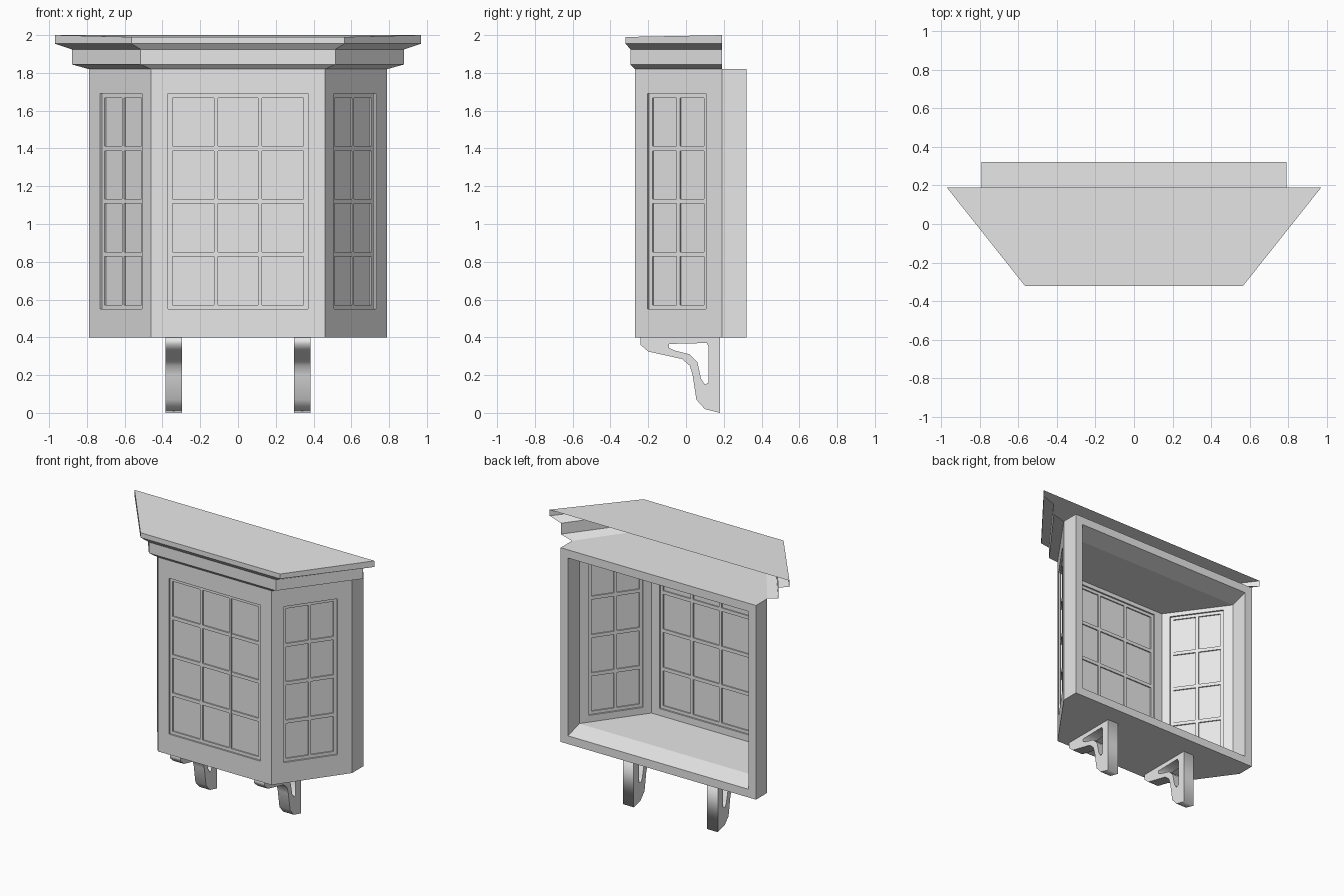
import bpy, bmesh
from math import radians
from mathutils import Matrix, Vector

if "Cube" in bpy.data.objects:
    bpy.data.objects.remove(bpy.data.objects["Cube"])

grey = bpy.data.materials.new("plain_grey")
grey.use_nodes = True
grey.diffuse_color = (0.8, 0.8, 0.8, 1)
grey.node_tree.nodes["Principled BSDF"].inputs["Base Color"].default_value = (0.8, 0.8, 0.8, 1)

BOTTOM, TOP, FLOOR, CEILING = 0.40, 1.82, 0.50, 1.72
FRONT, BACK, WALL_BACK = -0.27, 0.19, 0.32
THICK = 0.05


def finish(name, bm):
    bmesh.ops.recalc_face_normals(bm, faces=bm.faces)
    mesh = bpy.data.meshes.new(name)
    bm.to_mesh(mesh)
    bm.free()
    mesh.materials.append(grey)
    obj = bpy.data.objects.new(name, mesh)
    bpy.context.collection.objects.link(obj)
    return obj


def loft(bm, rings, closed=True, loop=False):
    """Join successive rings of points with quads."""
    rows = [[bm.verts.new(p) for p in ring] for ring in rings]
    pairs = list(zip(rows, rows[1:])) + ([(rows[-1], rows[0])] if loop else [])
    for a, b in pairs:
        n = len(a)
        for i in range(n if closed else n - 1):
            j = (i + 1) % n
            bm.faces.new((a[i], a[j], b[j], b[i]))
    return rows


def box(bm, frame, centre, size):
    bmesh.ops.create_cube(bm, size=1, matrix=frame @ Matrix.Translation(centre)
                          @ Matrix.Diagonal((*size, 1)))


def trapezoid(front_x, front_y, back_x, z, back_z=None):
    back_z = z if back_z is None else back_z
    return [(-back_x, BACK, back_z), (-front_x, front_y, z),
            (front_x, front_y, z), (back_x, BACK, back_z)]


def window_wall(side, p, q, inner_p, inner_q, half, columns, shift=0):
    """Mitred wall with a window opening, and a sash with glazing bars."""
    p, q = Vector(p), Vector(q)
    along = (q - p).normalized()
    inward = Vector((-along.y, along.x))
    mid = (p + q) / 2 + along * shift
    frame = Matrix(((along.x, inward.x, 0, mid.x), (along.y, inward.y, 0, mid.y),
                    (0, 0, 1, 1.12), (0, 0, 0, 1)))

    def opening(inset, depth):
        w, h = half - inset, 0.57 - inset
        return [frame @ Vector((u, depth, v)) for u, v in ((-w, -h), (w, -h), (w, h), (-w, h))]

    def border(a, b, low, high):
        return [(*a, low), (*b, low), (*b, high), (*a, high)]

    bm = bmesh.new()
    loft(bm, [border(p, q, BOTTOM, TOP), opening(0, 0), opening(0, THICK),
              border(inner_p, inner_q, FLOOR, CEILING)])
    finish(side + "_wall", bm)

    # sash frame
    bm = bmesh.new()
    loft(bm, [opening(0, 0.012), opening(0.022, 0.012),
              opening(0.022, 0.038), opening(0, 0.038)], loop=True)
    # glazing bars
    w, h = half - 0.022, 0.548
    for i in range(1, columns):
        box(bm, frame, (-w + 2 * w * i / columns, 0.025, 0), (0.02, 0.026, 2 * h))
    for k in (-1, 0, 1):
        box(bm, frame, (0, 0.025, k * 0.28), (2 * w, 0.0255, 0.025))
    finish(side + "_sash", bm)

    # glass
    bm = bmesh.new()
    box(bm, frame, (0, 0.025, 0), (2 * w, 0.008, 2 * h))
    finish(side + "_pane", bm)


# three window walls
outer_f, outer_b, inner_f, inner_b = 0.46, 0.79, 0.434, 0.73
inner_y = FRONT + THICK
window_wall("front", (-outer_f, FRONT), (outer_f, FRONT),
            (-inner_f, inner_y), (inner_f, inner_y), 0.37, 3)
window_wall("left", (outer_f, FRONT), (outer_b, BACK),
            (inner_f, inner_y), (inner_b, BACK), 0.19, 2, -0.01)
window_wall("right", (-outer_b, BACK), (-outer_f, FRONT),
            (-inner_b, BACK), (-inner_f, inner_y), 0.19, 2, 0.01)

# floor and ceiling skins
for name, out_z, in_z in (("floor", BOTTOM, FLOOR), ("ceiling", TOP, CEILING)):
    bm = bmesh.new()
    for ring in (trapezoid(outer_f, FRONT, outer_b, out_z),
                 trapezoid(inner_f, inner_y, inner_b, in_z)):
        bm.faces.new([bm.verts.new(v) for v in ring])
    finish(name, bm)


# rear frame that sits in the house wall, with sloping sill and head
def rect(x, y, low, high):
    return [(-x, y, low), (x, y, low), (x, y, high), (-x, y, high)]


bm = bmesh.new()
loft(bm, [rect(outer_b, BACK, BOTTOM, TOP), rect(outer_b, WALL_BACK, BOTTOM, TOP),
          rect(inner_b, WALL_BACK, 0.46, 1.76), rect(inner_b, BACK, FLOOR, CEILING)])
finish("rear_frame", bm)

# cornice moulding, hollow and open at the back, capped by the roof
bm = bmesh.new()
rows = loft(bm, [trapezoid(outer_f, FRONT, outer_b, TOP),
                 trapezoid(0.515, -0.295, 0.88, 1.845),
                 trapezoid(0.515, -0.295, 0.88, 1.925),
                 trapezoid(0.565, -0.32, 0.97, 1.955),
                 trapezoid(0.565, -0.32, 0.97, 1.99, 2.0)], closed=False)
bm.faces.new(rows[-1])
finish("cornice", bm)

# support brackets: outline with a cut-out
outline = [(-0.24, 0.40), (-0.24, 0.36), (-0.20, 0.325), (-0.02, 0.285), (0.02, 0.25),
           (0.035, 0.2), (0.055, 0.07), (0.10, 0.02), (0.18, 0.0), (0.18, 0.40)]
cutout = [(-0.09, 0.365), (0.11, 0.37), (0.12, 0.35), (0.12, 0.16), (0.10, 0.15),
          (0.08, 0.18), (0.06, 0.27), (0.02, 0.31), (-0.06, 0.33), (-0.09, 0.345)]
for name, x in (("left_bracket", 0.34), ("right_bracket", -0.34)):
    curve = bpy.data.curves.new(name, "CURVE")
    curve.dimensions = "2D"
    curve.fill_mode = "BOTH"
    curve.extrude = 0.043
    for points in (outline, cutout):
        spline = curve.splines.new("POLY")
        spline.points.add(len(points) - 1)
        for point, (y, z) in zip(spline.points, points):
            point.co = (y, z, 0, 1)
        spline.use_cyclic_u = True
    curve.materials.append(grey)
    bracket = bpy.data.objects.new(name, curve)
    bracket.location.x = x
    bracket.rotation_euler = (radians(90), 0, radians(90))
    bpy.context.collection.objects.link(bracket)
